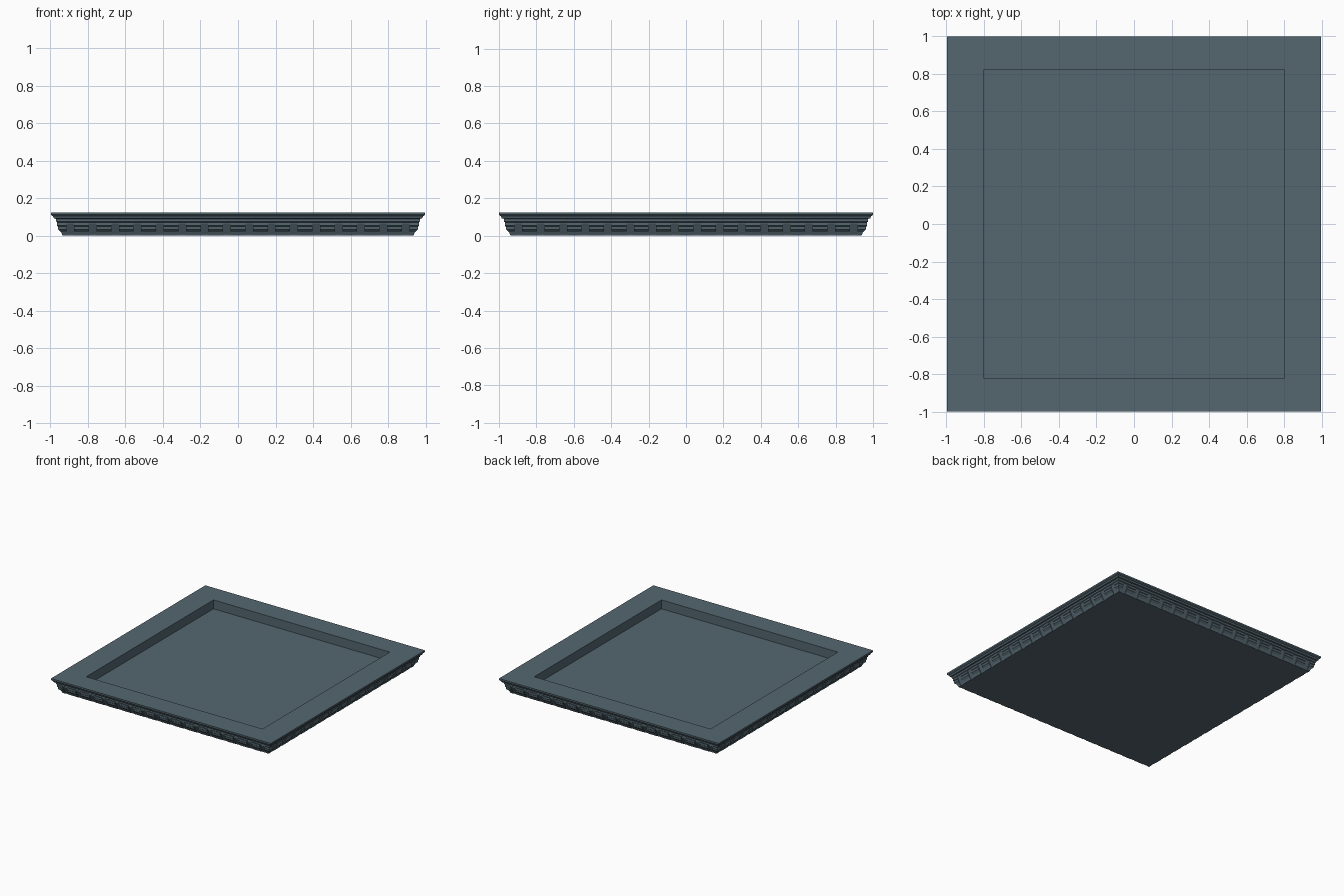
import bpy, bmesh, math
from mathutils import Matrix

cube = bpy.data.objects.get("Cube")
if cube:
    bpy.data.objects.remove(cube, do_unlink=True)

# Slate colour shared by every part
slate = bpy.data.materials.new("slate_grey")
slate.use_nodes = True
colour = (0.09, 0.135, 0.162, 1)
slate.diffuse_color = colour
slate.node_tree.nodes["Principled BSDF"].inputs["Base Color"].default_value = colour

X_SCALE = 0.997  # the plan is very slightly narrower in x


def loft(bm, rects):
    """Join stacked rectangles (x0, x1, y0, y1, z) into a closed solid."""
    rings = []
    for x0, x1, y0, y1, z in rects:
        corners = ((x0, y0), (x1, y0), (x1, y1), (x0, y1))
        rings.append([bm.verts.new((x, y, z)) for x, y in corners])
    bm.faces.new(rings[0][::-1])
    bm.faces.new(rings[-1])
    for a, b in zip(rings, rings[1:]):
        for i in range(4):
            j = (i + 1) % 4
            bm.faces.new((a[i], a[j], b[j], b[i]))
    return [v for ring in rings for v in ring]


def finish(bm, name):
    bmesh.ops.recalc_face_normals(bm, faces=bm.faces)
    mesh = bpy.data.meshes.new(name)
    bm.to_mesh(mesh)
    bm.free()
    mesh.materials.append(slate)
    obj = bpy.data.objects.new(name, mesh)
    bpy.context.collection.objects.link(obj)
    return obj


# Moulded slab: outside profile from the bottom up, then the sunken panel
outside = [(0.935, 0), (0.935, 0.006), (0.965, 0.064), (0.965, 0.07),
           (0.973, 0.075), (0.973, 0.09), (0.985, 0.092), (0.99, 0.104),
           (0.997, 0.108), (1, 0.112), (1, 0.125)]
recess_x, recess_y, floor_z, top_z = 0.80, 0.825, 0.052, 0.125
rects = [(-r * X_SCALE, r * X_SCALE, -r, r, z) for r, z in outside]
rects += [(-recess_x, recess_x, -recess_y, recess_y, z) for z in (top_z, floor_z)]
bm = bmesh.new()
loft(bm, rects)
finish(bm, "cornice_slab")

# Stepped dentil blocks: outer reach at each height
dentil = [(0.938, 0), (0.945, 0.016), (0.947, 0.02), (0.962, 0.034),
          (0.964, 0.05), (0.969, 0.054), (0.969, 0.07)]
gap_count, pitch, gap_width = 16, 0.1195, 0.04
first_gap = -pitch * (gap_count - 1) / 2
inner = 0.90

for side, name in enumerate(("front", "left", "back", "right")):
    bm = bmesh.new()
    # Repeated blocks between the gaps
    for i in range(gap_count - 1):
        x0 = first_gap + i * pitch + gap_width / 2
        x1 = x0 + pitch - gap_width
        loft(bm, [(x0, x1, -r, -inner, z) for r, z in dentil])
    # Corner block, moulded on both outer faces
    start = -first_gap + gap_width / 2
    loft(bm, [(start, r, -r, -start, z) for r, z in dentil])
    turn = Matrix.Rotation(side * math.pi / 2, 4, "Z")
    squeeze = Matrix.Diagonal((X_SCALE, 1, 1, 1))
    bmesh.ops.transform(bm, matrix=squeeze @ turn, verts=bm.verts)
    finish(bm, name + "_dentils")
